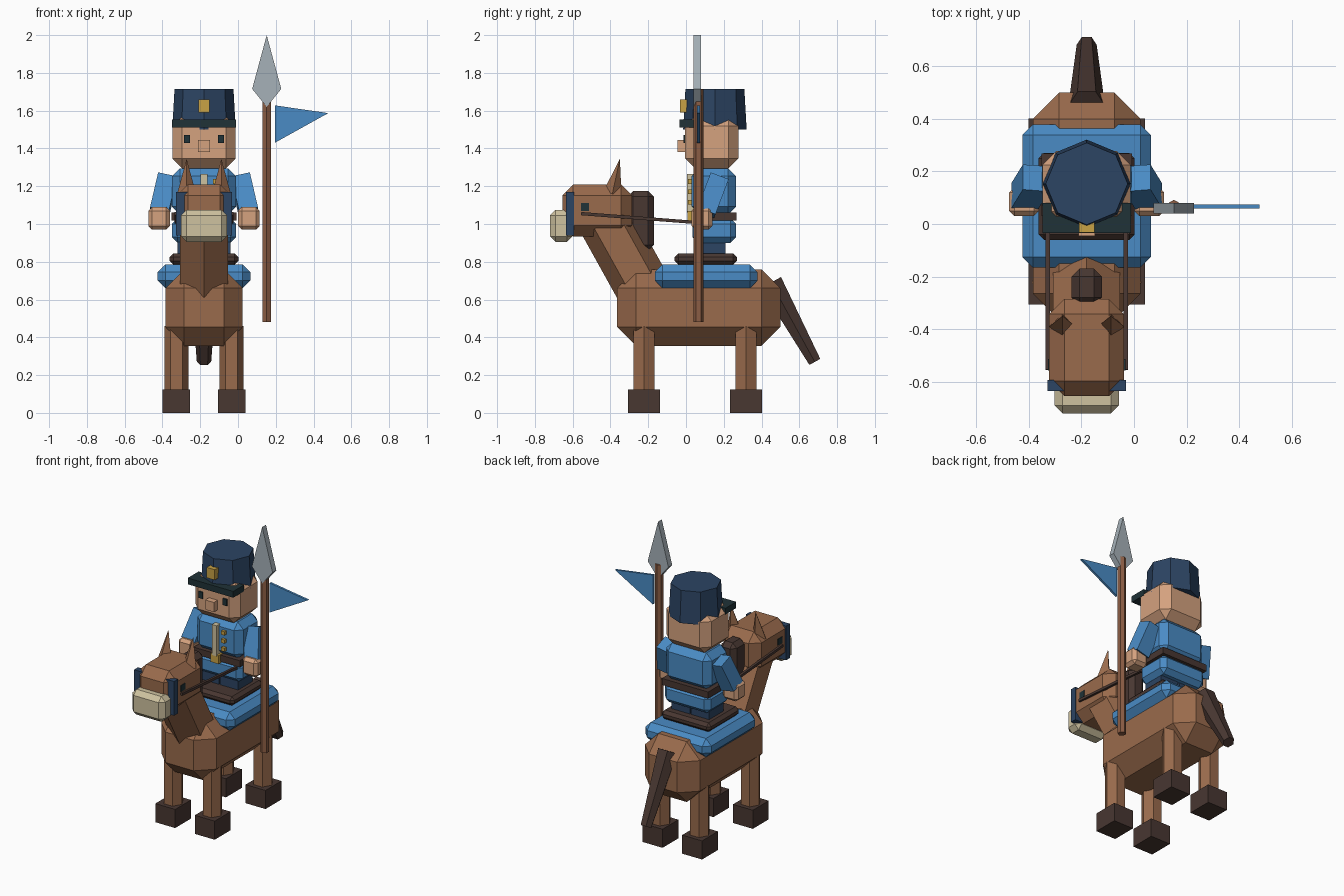
import bpy, bmesh, math
from mathutils import Vector

if "Cube" in bpy.data.objects:
    bpy.data.objects.remove(bpy.data.objects["Cube"], do_unlink=True)

CX = -0.18  # shared centre line of horse and rider


def material(name, r, g, b):
    m = bpy.data.materials.new(name)
    m.use_nodes = True
    m.diffuse_color = (r, g, b, 1)
    bsdf = m.node_tree.nodes["Principled BSDF"]
    bsdf.inputs["Base Color"].default_value = (r, g, b, 1)
    bsdf.inputs["Roughness"].default_value = 0.9
    return m


coat = material("horse_brown", 0.32, 0.145, 0.072)
dark = material("dark_brown", 0.065, 0.038, 0.031)
blue = material("uniform_blue", 0.068, 0.26, 0.56)
navy = material("navy", 0.025, 0.058, 0.125)
skin = material("skin", 0.66, 0.36, 0.21)
cream = material("cream", 0.62, 0.54, 0.35)
gold = material("gold", 0.58, 0.36, 0.06)
steel = material("steel", 0.38, 0.44, 0.48)
black = material("dark_teal", 0.014, 0.032, 0.038)
wood = material("shaft_wood", 0.26, 0.11, 0.058)


def finish(name, bm, mat):
    bmesh.ops.recalc_face_normals(bm, faces=bm.faces[:])
    me = bpy.data.meshes.new(name)
    bm.to_mesh(me)
    bm.free()
    me.materials.append(mat)
    ob = bpy.data.objects.new(name, me)
    bpy.context.collection.objects.link(ob)
    return ob


def block(name, mat, off, width, y, z, bevel=0.0):
    """Box centred at CX + off, spanning the y and z ranges, with chamfered edges."""
    bm = bmesh.new()
    bmesh.ops.create_cube(bm, size=1)
    for v in bm.verts:
        v.co = (CX + off + v.co.x * width,
                sum(y) / 2 + v.co.y * (y[1] - y[0]),
                sum(z) / 2 + v.co.z * (z[1] - z[0]))
    if bevel:
        bmesh.ops.bevel(bm, geom=bm.edges[:], offset=bevel, segments=1,
                        profile=0.5, affect='EDGES')
    return finish(name, bm, mat)


def limb(name, mat, p0, p1, r0, r1, sides, turn=0):
    """Tapered prism between two points; turn rotates its cross-section in degrees."""
    p0, p1 = Vector(p0), Vector(p1)
    d = (p1 - p0).normalized()
    u = Vector((1, 0, 0))
    u = (u - d * u.dot(d)).normalized()
    w = d.cross(u)
    bm = bmesh.new()
    rings = []
    for p, r in ((p0, r0), (p1, r1)):
        angles = [math.radians(turn) + math.tau * i / sides for i in range(sides)]
        rings.append([bm.verts.new(p + (u * math.cos(a) + w * math.sin(a)) * r)
                      for a in angles])
    for i in range(sides):
        j = (i + 1) % sides
        bm.faces.new((rings[0][i], rings[0][j], rings[1][j], rings[1][i]))
    bm.faces.new(rings[0])
    bm.faces.new(rings[1])
    bmesh.ops.remove_doubles(bm, verts=bm.verts[:], dist=0.0005)
    return finish(name, bm, mat)


def plate(name, mat, outline, y, thick):
    """Flat outline in the x-z plane, given a thickness along y."""
    bm = bmesh.new()
    f = bm.faces.new([bm.verts.new((x, y - thick / 2, z)) for x, z in outline])
    ext = bmesh.ops.extrude_face_region(bm, geom=[f])["geom"]
    verts = [g for g in ext if isinstance(g, bmesh.types.BMVert)]
    bmesh.ops.translate(bm, verts=verts, vec=(0, thick, 0))
    return finish(name, bm, mat)


SIDES = (("right", -1), ("left", 1))

# Horse trunk, neck, head
block("horse_body", coat, 0, 0.41, (-0.365, 0.5), (0.355, 0.76), 0.1)
limb("horse_neck", coat, (CX, -0.17, 0.56), (CX, -0.42, 1.01), 0.147, 0.147, 6, 90)
block("horse_head", coat, 0, 0.285, (-0.655, -0.285), (0.935, 1.21), 0.058)
block("horse_muzzle", cream, 0, 0.245, (-0.72, -0.6), (0.905, 1.075), 0.03)
block("horse_mane", dark, 0, 0.115, (-0.31, -0.17), (0.86, 1.175), 0.03)
limb("horse_tail", dark, (CX, 0.45, 0.69), (CX, 0.682, 0.27), 0.07, 0.038, 6)

# Bridle and saddle
block("bridle_band", navy, 0, 0.298, (-0.635, -0.593), (0.94, 1.17))
block("saddle_blanket", blue, 0, 0.49, (-0.165, 0.378), (0.66, 0.785), 0.04)
block("saddle", dark, 0, 0.365, (-0.06, 0.27), (0.785, 0.845), 0.02)

# Paired horse parts
for side, s in SIDES:
    x = CX + s * 0.145
    for end, y in (("front", -0.222), ("back", 0.318)):
        limb(f"{end}_{side}_leg", coat, (x, y, 0.1), (x, y, 0.46), 0.064, 0.064, 6)
        block(f"{end}_{side}_hoof", dark, s * 0.147, 0.148,
              (y - 0.084, y + 0.084), (0, 0.125))
    ex = CX + s * 0.092
    limb(f"{side}_ear", coat, (ex, -0.39, 1.16), (ex, -0.35, 1.345), 0.05, 0.0, 4)
    block(f"horse_{side}_eye", black, s * 0.141, 0.012, (-0.557, -0.513), (1.07, 1.112))
    rx = CX + s * 0.148
    limb(f"{side}_rein", dark, (rx, -0.555, 1.055), (rx, 0.03, 1.01),
         0.012, 0.012, 4, 45)

# Rider legs, coat and belt
for side, s in SIDES:
    block(f"rider_{side}_leg", navy, s * 0.072, 0.135, (0.06, 0.21), (0.84, 0.93))
block("coat_skirt", blue, 0, 0.34, (0.035, 0.265), (0.9, 1.03), 0.03)
block("belt", dark, 0, 0.345, (0.03, 0.268), (1.018, 1.062))
block("coat_torso", blue, 0, 0.34, (0.03, 0.265), (1.05, 1.295), 0.042)
block("chest_strip", cream, 0, 0.036, (0.005, 0.06), (1.06, 1.265))
block("belt_buckle", gold, 0, 0.06, (0.008, 0.05), (1.01, 1.068))
for i in range(3):
    z = 1.225 - i * 0.055
    block(f"coat_button_{i + 1}", gold, 0.06, 0.025, (0.01, 0.05), (z - 0.012, z + 0.012))

# Rider arms and hands
for side, s in SIDES:
    limb(f"{side}_sleeve", blue, (CX + s * 0.193, 0.175, 1.245),
         (CX + s * 0.236, 0.105, 1.06), 0.072, 0.072, 4, 45)
    block(f"{side}_hand", skin, s * 0.238, 0.114, (0.03, 0.14), (0.97, 1.09), 0.02)

# Rider head and face
block("rider_head", skin, 0, 0.335, (-0.005, 0.277), (1.295, 1.57), 0.052)
block("nose", skin, 0, 0.064, (-0.045, 0.02), (1.38, 1.445))
for side, s in SIDES:
    block(f"rider_{side}_eye", black, s * 0.09, 0.03, (-0.014, 0.01), (1.428, 1.472))

# Cap
limb("cap", navy, (CX, 0.153, 1.5), (CX, 0.153, 1.715), 0.168, 0.156, 8)
block("cap_brim", black, 0, 0.338, (-0.035, 0.08), (1.51, 1.552))
block("cap_badge", gold, 0, 0.06, (-0.033, 0.03), (1.59, 1.66))

# Lance with pennant
LX, LY = 0.152, 0.066
limb("lance_shaft", wood, (LX, LY, 0.48), (LX, LY, 1.715), 0.026, 0.026, 6, 90)
plate("lance_head", steel, [(LX, 2.0), (LX + 0.077, 1.715),
                            (LX, 1.62), (LX - 0.077, 1.715)], 0.06, 0.04)
plate("pennant", blue, [(0.195, 1.628), (0.478, 1.587), (0.195, 1.43)], LY, 0.015)
